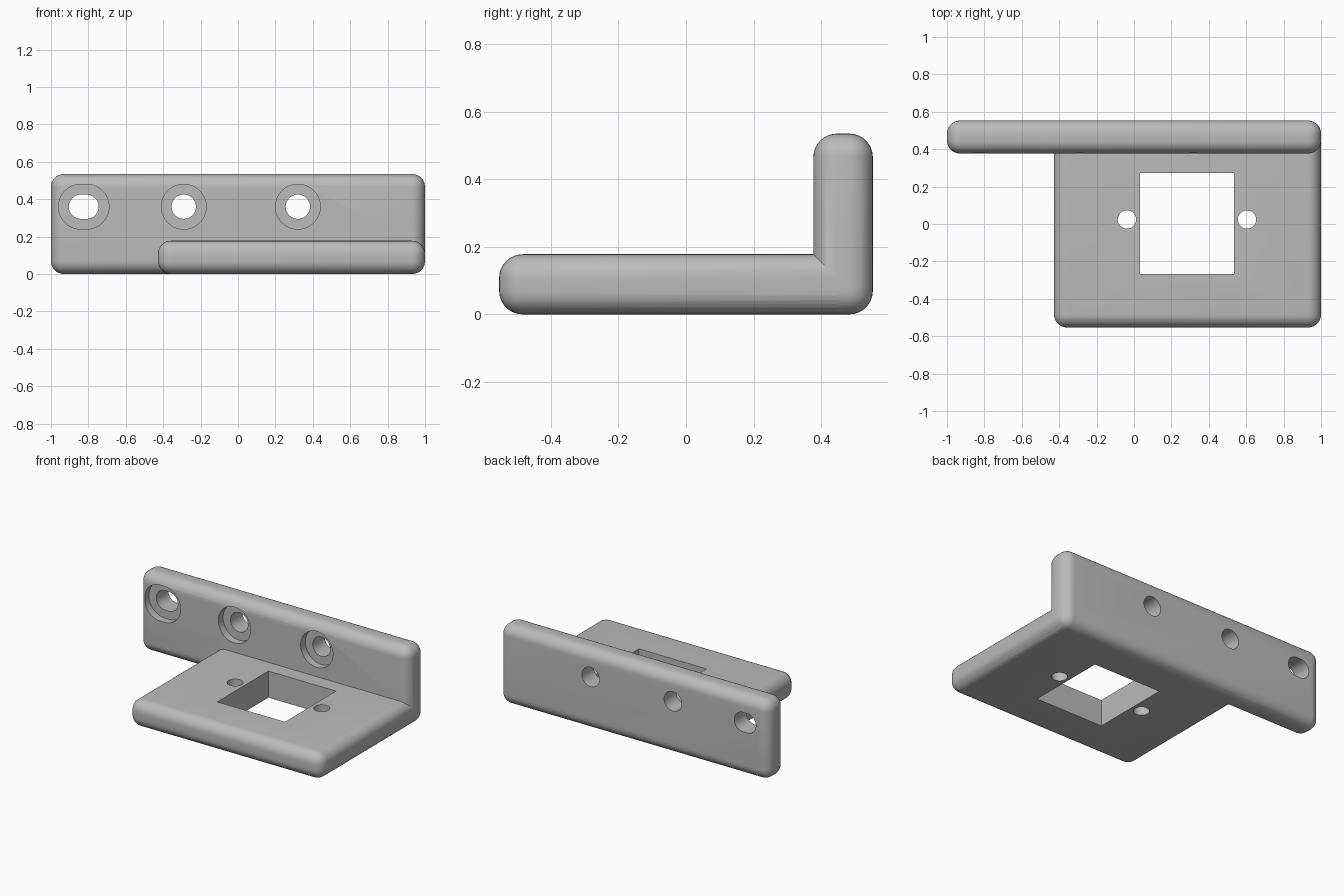
import bpy
import bmesh
import math
from mathutils import Matrix, Vector

if "Cube" in bpy.data.objects:
    bpy.data.objects.remove(bpy.data.objects["Cube"], do_unlink=True)

grey = bpy.data.materials.new("light grey")
grey.use_nodes = True
colour = (0.5, 0.5, 0.5, 1)
grey.diffuse_color = colour
grey.node_tree.nodes["Principled BSDF"].inputs["Base Color"].default_value = colour


def add_object(name, bm):
    mesh = bpy.data.meshes.new(name)
    bmesh.ops.recalc_face_normals(bm, faces=bm.faces)
    bm.to_mesh(mesh)
    bm.free()
    mesh.materials.append(grey)
    obj = bpy.data.objects.new(name, mesh)
    bpy.context.collection.objects.link(obj)
    return obj


def box(name, low, high, radius=0):
    low, high = Vector(low), Vector(high)
    bm = bmesh.new()
    bmesh.ops.create_cube(bm, size=1)
    bmesh.ops.scale(bm, vec=high - low, verts=bm.verts)
    bmesh.ops.translate(bm, vec=(low + high) / 2, verts=bm.verts)
    if radius:
        bmesh.ops.bevel(bm, geom=bm.edges[:], offset=radius, segments=8,
                        profile=0.5, affect='EDGES')
    return add_object(name, bm)


def slot(name, centre, radius, depth, stretch=0, sideways=False):
    """Round cutter, optionally stretched along x, running along z or y."""
    bm = bmesh.new()
    bmesh.ops.create_cone(bm, cap_ends=True, segments=48, radius1=radius,
                          radius2=radius, depth=depth,
                          matrix=Matrix.Rotation(math.radians(3.75), 4, 'Z'))
    for v in bm.verts:
        v.co.x += math.copysign(stretch, v.co.x)
    turn = Matrix.Rotation(math.pi / 2, 4, 'X') if sideways else Matrix()
    bmesh.ops.transform(bm, matrix=Matrix.Translation(centre) @ turn, verts=bm.verts)
    return add_object(name, bm)


def combine(target, other, operation):
    mod = target.modifiers.new(other.name, 'BOOLEAN')
    mod.operation = operation
    mod.solver = 'EXACT'
    mod.object = other
    bpy.context.view_layer.objects.active = target
    bpy.ops.object.modifier_apply(modifier=mod.name)
    bpy.data.objects.remove(other, do_unlink=True)


# Upright mounting plate joined to the flat shelf
bracket = box("bracket", (-1, 0.377, 0), (1, 0.553, 0.535), 0.07)
shelf = box("shelf", (-0.428, -0.553, 0), (1, 0.553, 0.178), 0.07)
combine(bracket, shelf, 'UNION')

# Counterbored screw holes, the first one elongated
for x, stretch in ((-0.825, 0.015), (-0.29, 0), (0.32, 0)):
    combine(bracket, slot("screw_hole", (x, 0.46, 0.36), 0.065, 0.5, stretch, True), 'DIFFERENCE')
    combine(bracket, slot("counterbore", (x, 0.327, 0.36), 0.12, 0.2, stretch, True), 'DIFFERENCE')

# Square opening with a small hole on either side
combine(bracket, box("opening", (0.033, -0.266, -0.2), (0.535, 0.274, 0.3)), 'DIFFERENCE')
for x in (-0.038, 0.604):
    combine(bracket, slot("pin_hole", (x, 0.024, 0.1), 0.049, 0.6), 'DIFFERENCE')

bpy.ops.object.select_all(action='DESELECT')
bracket.select_set(True)
bpy.context.view_layer.objects.active = bracket
bpy.ops.object.shade_smooth_by_angle(angle=math.radians(30))
